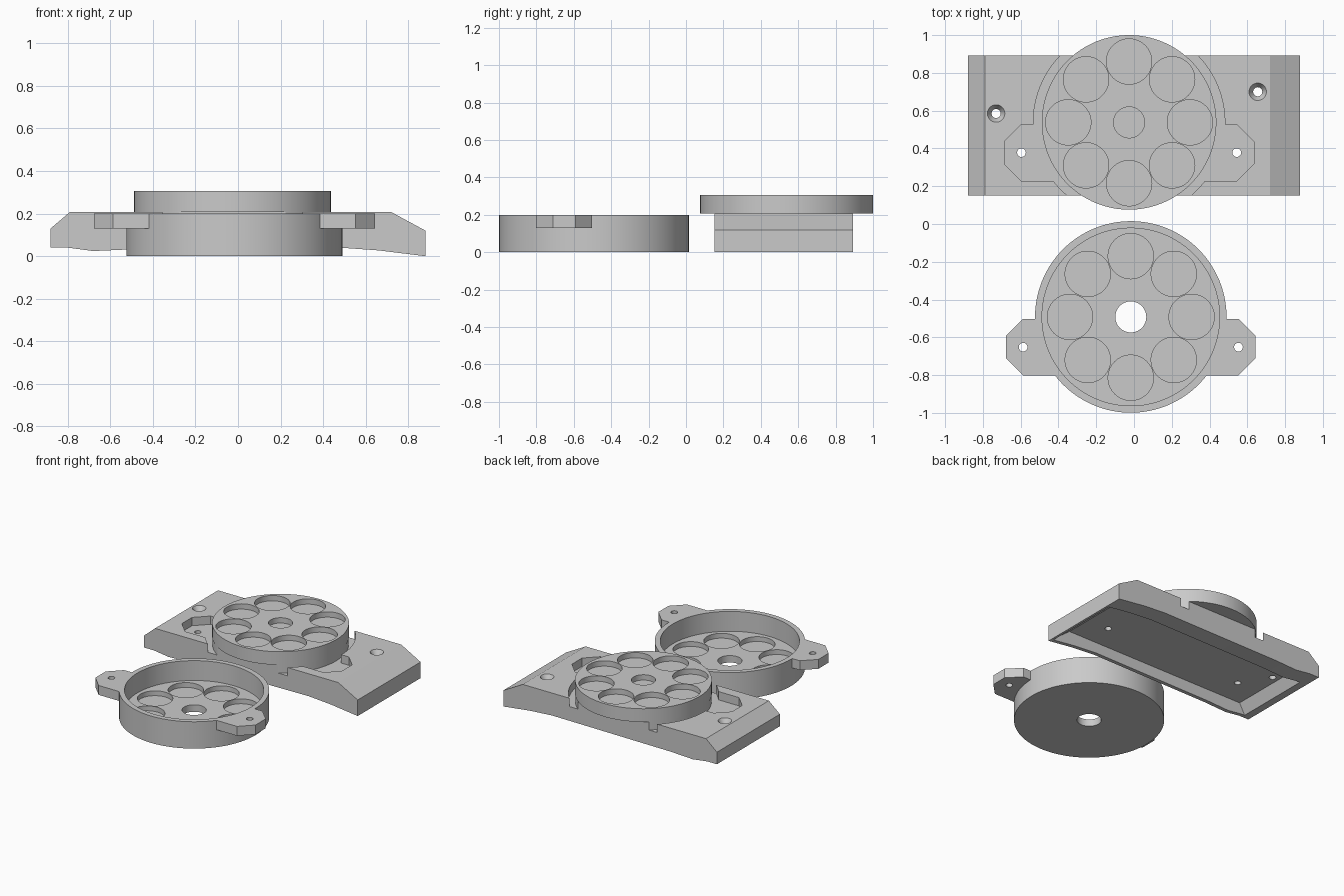
import bpy
import bmesh
import math
from mathutils import Matrix

if "Cube" in bpy.data.objects:
    bpy.data.objects.remove(bpy.data.objects["Cube"], do_unlink=True)

gray = bpy.data.materials.new("plain_gray")
gray.use_nodes = True
color = (0.59, 0.59, 0.59, 1)
gray.diffuse_color = color
gray.node_tree.nodes["Principled BSDF"].inputs["Base Color"].default_value = color


def from_bmesh(name, bm):
    bmesh.ops.recalc_face_normals(bm, faces=bm.faces)
    mesh = bpy.data.meshes.new(name)
    bm.to_mesh(mesh)
    bm.free()
    mesh.materials.append(gray)
    obj = bpy.data.objects.new(name, mesh)
    bpy.context.collection.objects.link(obj)
    return obj


def extrude(name, points, offset):
    bm = bmesh.new()
    face = bm.faces.new([bm.verts.new(p) for p in points])
    end = bmesh.ops.extrude_face_region(bm, geom=[face])
    verts = [v for v in end["geom"] if isinstance(v, bmesh.types.BMVert)]
    bmesh.ops.translate(bm, verts=verts, vec=offset)
    return from_bmesh(name, bm)


def side_prism(name, profile, y0, y1):
    return extrude(name, [(x, y0, z) for x, z in profile], (0, y1 - y0, 0))


def cylinder(name, x, y, r, z0, z1, r_top=None, sides=64):
    bm = bmesh.new()
    bmesh.ops.create_cone(bm, cap_ends=True, segments=sides, radius1=r,
                          radius2=r if r_top is None else r_top, depth=z1 - z0,
                          matrix=Matrix.Translation((x, y, (z0 + z1) / 2)))
    return from_bmesh(name, bm)


def combine(target, other, operation="DIFFERENCE"):
    other.hide_render = True
    mod = target.modifiers.new("combine", "BOOLEAN")
    mod.operation = operation
    mod.solver = "EXACT"
    mod.object = other
    bpy.context.view_layer.objects.active = target
    bpy.ops.object.modifier_apply(modifier=mod.name)
    bpy.data.objects.remove(other, do_unlink=True)


def ear(name, cx, cy, side, z0, z1):
    # Chamfered mounting tab reaching into the round body
    outline = [(0.47, -0.01), (0.57, -0.01), (0.66, -0.1), (0.66, -0.22),
               (0.57, -0.31), (0.38, -0.31), (0.38, -0.01)]
    return extrude(name, [(cx + side * x, cy + y, z0) for x, y in outline], (0, 0, z1 - z0))


def pockets(target, cx, cy, z0, z1):
    # Ring of eight shallow round pockets
    for i in range(8):
        a = i * math.pi / 4
        combine(target, cylinder("pocket_cutter", cx + 0.322 * math.cos(a),
                                 cy + 0.322 * math.sin(a), 0.12, z0, z1))


# Round dish with two ears
DX, DY = -0.017, -0.492
dish = cylinder("dish", DX, DY, 0.507, 0, 0.2, sides=128)
for side in (-1, 1):
    combine(dish, ear("ear", DX, DY, side, 0.13, 0.2), "UNION")
combine(dish, cylinder("bowl_cutter", DX, DY, 0.47, 0.052, 0.3, sides=128))
pockets(dish, DX, DY, 0.016, 0.15)
combine(dish, cylinder("center_cutter", DX, DY, 0.082, -0.1, 0.3))
for side in (-1, 1):
    combine(dish, cylinder("hole_cutter", DX + side * 0.57, DY - 0.16, 0.023, 0, 0.3, sides=32))

# Base plate from its side profile
LX, LY = -0.026, 0.538
plate = side_prism("base_plate", [
    (-0.88, 0.04), (-0.8, 0.04), (-0.68, 0.024), (-0.5, 0.032), (0.48, 0.04),
    (0.66, 0.027), (0.88, 0), (0.88, 0.12), (0.72, 0.207),
    (-0.79, 0.207), (-0.88, 0.13)], 0.152, 0.893)

# Underside recess with sloping ends
combine(plate, side_prism("recess_cutter", [
    (-0.83, -0.1), (0.86, -0.1), (0.86, 0.01), (0.72, 0.12), (-0.78, 0.12), (-0.83, 0.03)],
    0.18, 0.76))

# Groove and ear seats, leaving the round core standing
seat = cylinder("seat_cutter", LX, LY, 0.507, 0.145, 0.3, sides=128)
for side in (-1, 1):
    combine(seat, ear("ear_seat_cutter", LX, LY, side, 0.145, 0.3), "UNION")
combine(seat, cylinder("core_cutter", LX, LY, 0.46, 0, 0.5, sides=128))
combine(plate, seat)

# Screw holes
for side in (-1, 1):
    combine(plate, cylinder("hole_cutter", LX + side * 0.57, LY - 0.16, 0.023, 0, 0.3, sides=32))
for x, y in ((-0.73, 0.585), (0.655, 0.7)):
    combine(plate, cylinder("hole_cutter", x, y, 0.024, -0.1, 0.3, sides=32))
    combine(plate, cylinder("countersink_cutter", x, y, 0.024, 0.17, 0.21, 0.048, sides=32))

# Round insert on top of the plate
insert = cylinder("round_insert", LX, LY, 0.462, 0.207, 0.305, sides=128)
pockets(insert, LX, LY, 0.265, 0.4)
combine(insert, cylinder("center_cutter", LX, LY, 0.082, 0.265, 0.4))

# Smooth the round walls and keep the edges crisp
for obj in (dish, plate, insert):
    bpy.ops.object.select_all(action="DESELECT")
    obj.select_set(True)
    bpy.context.view_layer.objects.active = obj
    bpy.ops.object.shade_smooth_by_angle(angle=math.radians(20))
